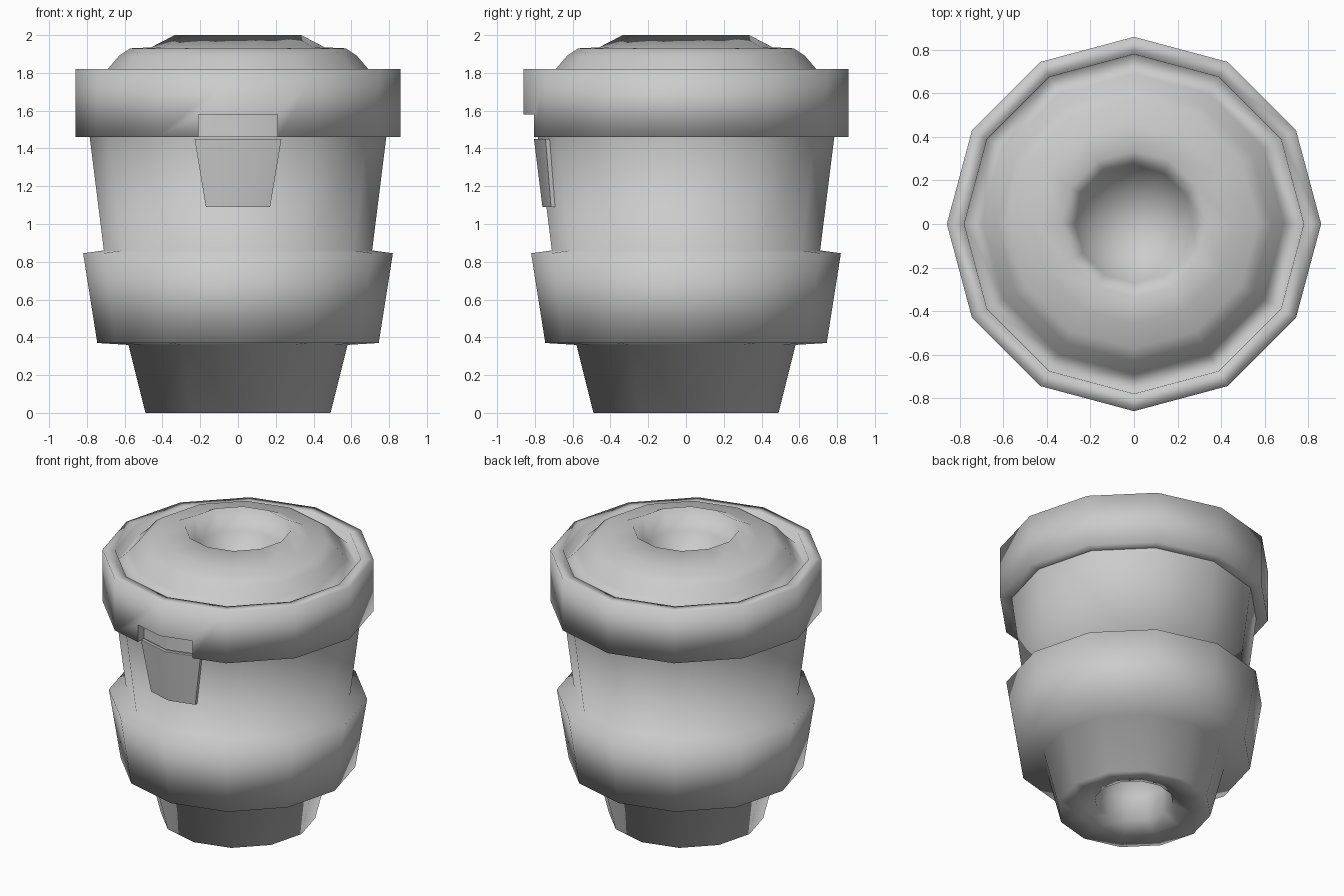
import bpy, bmesh
from math import sin, cos, pi, radians

SIDES = 12

cube = bpy.data.objects.get("Cube")
if cube:
    bpy.data.objects.remove(cube, do_unlink=True)

grey = bpy.data.materials.new("plain_grey")
grey.use_nodes = True
grey.diffuse_color = (0.6, 0.6, 0.6, 1)
grey.node_tree.nodes["Principled BSDF"].inputs["Base Color"].default_value = (0.6, 0.6, 0.6, 1)


def finish(name, bm):
    bmesh.ops.recalc_face_normals(bm, faces=bm.faces)
    for f in bm.faces:
        f.smooth = True
    mesh = bpy.data.meshes.new(name)
    bm.to_mesh(mesh)
    bm.free()
    mesh.materials.append(grey)
    obj = bpy.data.objects.new(name, mesh)
    bpy.context.collection.objects.link(obj)
    return obj


def lathe(name, profile):
    """Turn an (r, z) profile around z; points with r = 0 close the ends."""
    bm = bmesh.new()
    rings = []
    for r, z in profile:
        if r == 0:
            rings.append([bm.verts.new((0, 0, z))] * SIDES)
        else:
            rings.append([bm.verts.new((r * cos(2 * pi * i / SIDES), r * sin(2 * pi * i / SIDES), z))
                          for i in range(SIDES)])
    for a, b in zip(rings, rings[1:]):
        for i in range(SIDES):
            j = (i + 1) % SIDES
            quad = list(dict.fromkeys((a[i], a[j], b[j], b[i])))
            bm.faces.new(quad)
    return finish(name, bm)


def wrapped_plate(name, low, high):
    """Plate bent over the front corner; each level is (half width, inner r, outer r, z)."""
    slope = sin(radians(15)) / cos(radians(15))
    bm = bmesh.new()
    levels = []
    for half, inner, outer, z in (low, high):
        levels.append([bm.verts.new((x, -r + abs(x) * slope, z))
                       for r, xs in ((outer, (-half, 0, half)), (inner, (half, 0, -half)))
                       for x in xs])
    a, b = levels
    for i in range(6):
        j = (i + 1) % 6
        bm.faces.new((a[i], a[j], b[j], b[i]))
    for ring in levels:
        bm.faces.new((ring[0], ring[1], ring[4], ring[5]))
        bm.faces.new((ring[1], ring[2], ring[3], ring[4]))
    return finish(name, bm)


# Cup with hollow foot, flared sleeve band and tapered wall
lathe("cup_body", [
    (0, 0.40), (0.16, 0.36), (0.23, 0.22), (0.25, 0.06), (0.36, 0.02), (0.49, 0),
    (0.58, 0.36), (0.745, 0.37), (0.82, 0.845), (0.71, 0.86), (0.785, 1.46), (0.79, 1.62)])

# Lid with raised rim, gutter, shoulder and sunken bowl
lid = lathe("lid", [
    (0, 1.46), (0.77, 1.46), (0.86, 1.46), (0.86, 1.82), (0.78, 1.82), (0.775, 1.74),
    (0.69, 1.82), (0.63, 1.89), (0.57, 1.93), (0.46, 1.935), (0.335, 2.0),
    (0.27, 1.86), (0.16, 1.74), (0, 1.70)])

# Notch in the rim front
cutter = wrapped_plate("notch_cutter", (0.21, 0.795, 1.0, 1.40), (0.21, 0.795, 1.0, 1.58))
cutter.hide_render = True
cutter.hide_set(True)
cut = lid.modifiers.new("notch", "BOOLEAN")
cut.operation = "DIFFERENCE"
cut.solver = "EXACT"
cut.object = cutter
bpy.context.view_layer.objects.active = lid
lid.select_set(True)
bpy.ops.object.modifier_apply(modifier=cut.name)
bpy.data.objects.remove(cutter, do_unlink=True)

# Keep the notch corners crisp
bm = bmesh.new()
bm.from_mesh(lid.data)
for e in bm.edges:
    if all(abs(v.co.x) < 0.25 and v.co.y < -0.6 and v.co.z < 1.6 for v in e.verts):
        if e.calc_face_angle(0) > radians(40):
            e.smooth = False
bm.to_mesh(lid.data)
bm.free()

# Front tab below the notch
tab = wrapped_plate("front_tab", (0.17, 0.71, 0.76, 1.09), (0.23, 0.75, 0.805, 1.45))
for e in tab.data.edges:
    a, b = (tab.data.vertices[i].co for i in e.vertices)
    e.use_edge_sharp = abs(a.x) > 0.01 or abs(b.x) > 0.01
